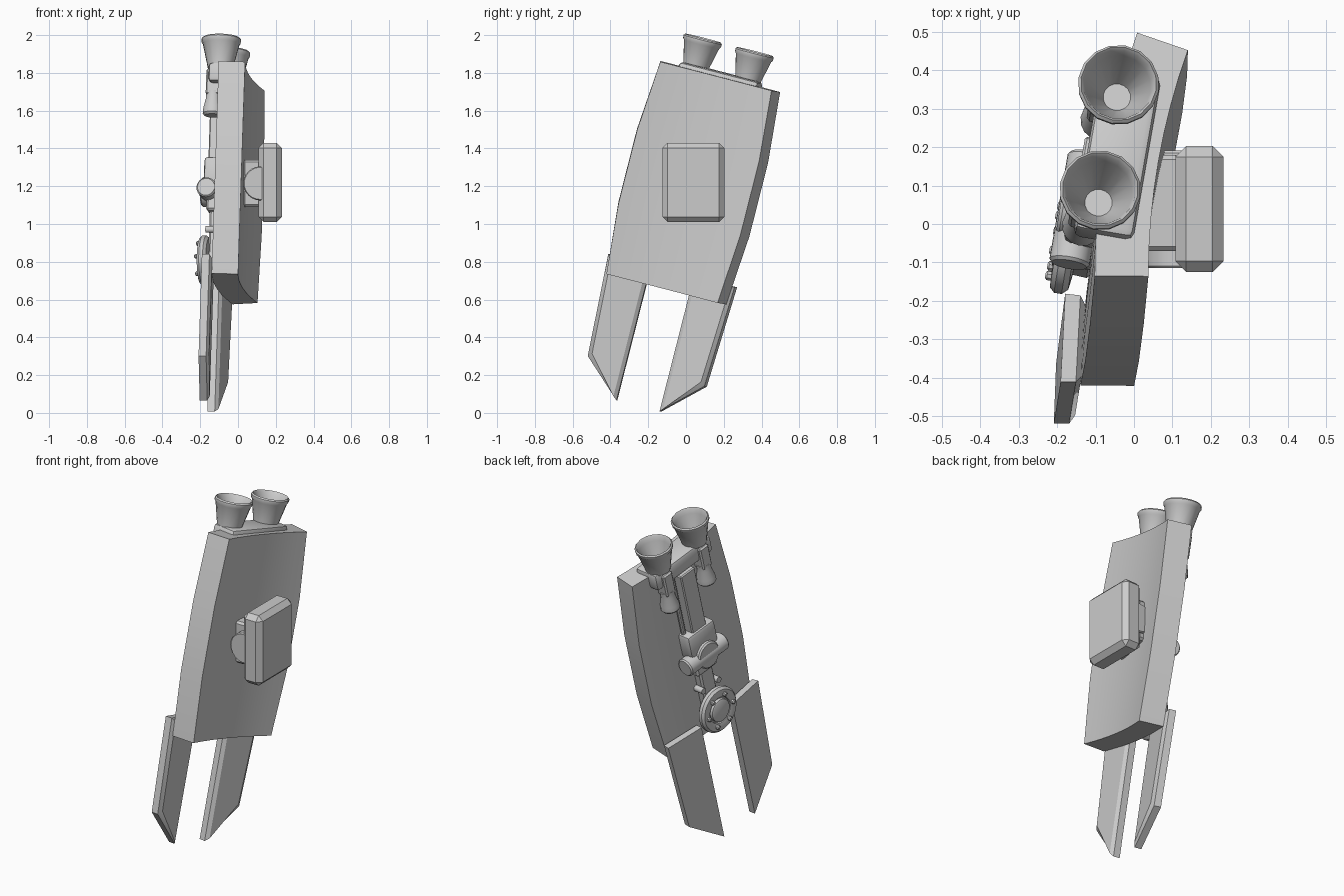
import bpy, bmesh, math
from mathutils import Matrix, Vector

cube = bpy.data.objects.get("Cube")
if cube:
    bpy.data.objects.remove(cube)

GREY = (0.6, 0.6, 0.6, 1)
mat = bpy.data.materials.new("light_grey")
mat.use_nodes = True
mat.diffuse_color = GREY
mat.node_tree.nodes["Principled BSDF"].inputs["Base Color"].default_value = GREY

# Leaning frame: u points out, v runs front to back, w runs up the panel
W = Vector((0.032, 0.246, 0.969)).normalized()
V = Vector((0.167, 0.956, -0.243))
V = (V - W * V.dot(W)).normalized()
U = V.cross(W)
FRAME = Matrix.Translation((0.045, 0.02, 1.22)) @ Matrix((U, V, W)).transposed().to_4x4()
UPRIGHT = Matrix.Identity(4)
RADIUS = 1.86
INNER = -0.14


def bend(u, v, w):
    a = v / RADIUS
    r = RADIUS - u
    return Vector((RADIUS - r * math.cos(a), r * math.sin(a), w))


def finish(name, bm, frame=FRAME):
    bmesh.ops.recalc_face_normals(bm, faces=bm.faces)
    for f in bm.faces:
        f.smooth = True
    for e in bm.edges:
        e.smooth = len(e.link_faces) == 2 and e.calc_face_angle(0) < math.radians(32)
    me = bpy.data.meshes.new(name)
    bm.to_mesh(me)
    bm.free()
    me.materials.append(mat)
    ob = bpy.data.objects.new(name, me)
    ob.matrix_world = frame
    bpy.context.collection.objects.link(ob)
    return ob


def box(name, us, vs, ws, bevel=0.01, segments=1, frame=FRAME):
    bm = bmesh.new()
    bmesh.ops.create_cube(bm, size=1)
    for vert in bm.verts:
        vert.co = Vector([(r[0] + r[1]) / 2 + c * (r[1] - r[0])
                          for r, c in zip((us, vs, ws), vert.co)])
    if bevel:
        bmesh.ops.bevel(bm, geom=bm.edges[:], offset=bevel, segments=segments,
                        affect='EDGES', profile=0.5)
    return finish(name, bm, frame)


def lathe(name, profile, at, axis='w', sides=24, frame=FRAME):
    """Spin (radius, height) points around an axis through a point."""
    turn = {'w': Matrix.Identity(4),
            'u': Matrix.Rotation(-math.pi / 2, 4, 'Y'),
            'v': Matrix.Rotation(-math.pi / 2, 4, 'X')}[axis]
    bm = bmesh.new()
    rings = []
    for r, h in profile:
        rings.append([bm.verts.new((r * math.cos(i * math.tau / sides),
                                    r * math.sin(i * math.tau / sides), h))
                      for i in range(sides)])
    for a, b in zip(rings, rings[1:]):
        for i in range(sides):
            j = (i + 1) % sides
            bm.faces.new((a[i], a[j], b[j], b[i]))
    bm.faces.new(rings[0])
    bm.faces.new(rings[-1])
    bmesh.ops.transform(bm, matrix=Matrix.Translation(at) @ turn, verts=bm.verts)
    return finish(name, bm, frame)


# Curved main panel, slightly wider in the middle
bm = bmesh.new()
cols = 8
grid = []
for u in (0, INNER):
    for w, half in ((-0.58, 0.31), (-0.2, 0.34), (0.2, 0.34), (0.58, 0.31)):
        grid.append([bm.verts.new(bend(u, half * (2 * i / cols - 1), w))
                     for i in range(cols + 1)])
outer, inner = grid[:4], grid[4:]
for rows in (outer, inner):
    for a, b in zip(rows, rows[1:]):
        for i in range(cols):
            bm.faces.new((a[i], a[i + 1], b[i + 1], b[i]))
for k in (0, -1):
    for i in range(cols):
        bm.faces.new((outer[k][i], outer[k][i + 1], inner[k][i + 1], inner[k][i]))
    for r in range(3):
        bm.faces.new((outer[r][k], outer[r + 1][k], inner[r + 1][k], inner[r][k]))
finish("main_panel", bm)


# Pair of pointed fins with a chamfered outer face
def fin(name, side):
    shape = [(0.325, -0.48), (0.3, -1.03), (0.11, -1.22), (0.11, -0.48)]
    mid = Vector((0.21, -0.8))
    bm = bmesh.new()
    loops = []
    for u, inset in ((INNER, 0.018), (INNER - 0.015, 0), (INNER - 0.055, 0)):
        loop = []
        for v, w in shape:
            v += inset if v < mid.x else -inset
            w += inset if w < mid.y else -inset
            loop.append(bm.verts.new(bend(u, side * v, w)))
        loops.append(loop)
    for a, b in zip(loops, loops[1:]):
        for i in range(4):
            j = (i + 1) % 4
            bm.faces.new((a[i], a[j], b[j], b[i]))
    bm.faces.new(loops[0])
    bm.faces.new(loops[-1])
    finish(name, bm)


# Hollow nozzle cup, with a clamp and a flared pod beneath it
NOZZLE = [(0.068, 0), (0.072, 0.02), (0.098, 0.13), (0.105, 0.14), (0.106, 0.155),
          (0.099, 0.163), (0.092, 0.155), (0.085, 0.13), (0.036, 0.02)]
POD = [(0.044, 0), (0.054, 0.012), (0.052, 0.04), (0.04, 0.09), (0.04, 0.13)]
for label, side in (("front", -1), ("back", 1)):
    v = 0.144 * side
    fin(label + "_fin", side)
    lathe(label + "_nozzle", NOZZLE, (-0.135, v, 0.59), sides=16)
    lathe(label + "_pod", POD, (-0.168, v, 0.33), sides=16)
    box(label + "_pod_clamp", (-0.205, -0.13), (v - 0.035, v + 0.035), (0.44, 0.58), 0.008)

box("nozzle_mount", (-0.187, -0.03), (-0.22, 0.22), (0.5, 0.605), 0.02, 2)

# Spine on the inner face
box("spine_plate", (-0.2, -0.12), (-0.055, 0.055), (0.1, 0.5), 0.006)
lathe("spine_rod", [(0.014, 0), (0.014, 0.4)], (-0.155, 0.08, 0.1), sides=10)
box("spine_block", (-0.215, -0.12), (-0.105, 0.105), (-0.04, 0.12), 0.02, 2)
box("spine_lower_block", (-0.2, -0.12), (-0.08, 0.08), (-0.17, -0.04), 0.012)
lathe("hinge_barrel", [(0.046, 0), (0.053, 0.008), (0.053, 0.292), (0.046, 0.3)],
      (-0.19, -0.15, -0.06), 'v', 24)
lathe("hinge_disc", [(0.08, 0), (0.08, 0.1), (0.072, 0.108)], (-0.13, 0, -0.05), 'u')
box("lower_link", (-0.185, -0.12), (-0.05, 0.05), (-0.4, -0.16), 0.01)
for v in (-0.06, 0.06):
    lathe("link_pin", [(0.018, 0), (0.018, 0.06)], (-0.14, v, -0.27), 'u', 12)

# Flanged wheel with a ring of bolts
lathe("flange_wheel", [(0.08, 0), (0.12, 0.005), (0.134, 0.02), (0.134, 0.04), (0.122, 0.053),
                       (0.1, 0.055), (0.078, 0.05), (0.075, 0.04), (0.068, 0.04),
                       (0.066, 0.056), (0.058, 0.06)], (-0.18, 0, -0.425), 'u', 32)
lathe("wheel_axle", [(0.06, 0), (0.06, 0.08)], (-0.12, 0, -0.425), 'u')
for i in range(6):
    a = i * math.tau / 6
    lathe("wheel_bolt", [(0.013, 0), (0.013, 0.02), (0.008, 0.025)],
          (-0.225, 0.095 * math.cos(a), -0.425 + 0.095 * math.sin(a)), 'u', 8)

# Upright pad and its pivot on the outer face
box("outer_pad", (0.108, 0.233), (-0.125, 0.203), (1.01, 1.43), 0.028, 1, UPRIGHT)
box("pad_bracket", (0.025, 0.12), (-0.07, 0.18), (1.09, 1.34), 0.012, 1, UPRIGHT)
lathe("pad_pivot", [(0.085, 0), (0.09, 0.006), (0.09, 0.3), (0.085, 0.306)],
      (0.118, -0.115, 1.215), 'v', 24, UPRIGHT)
